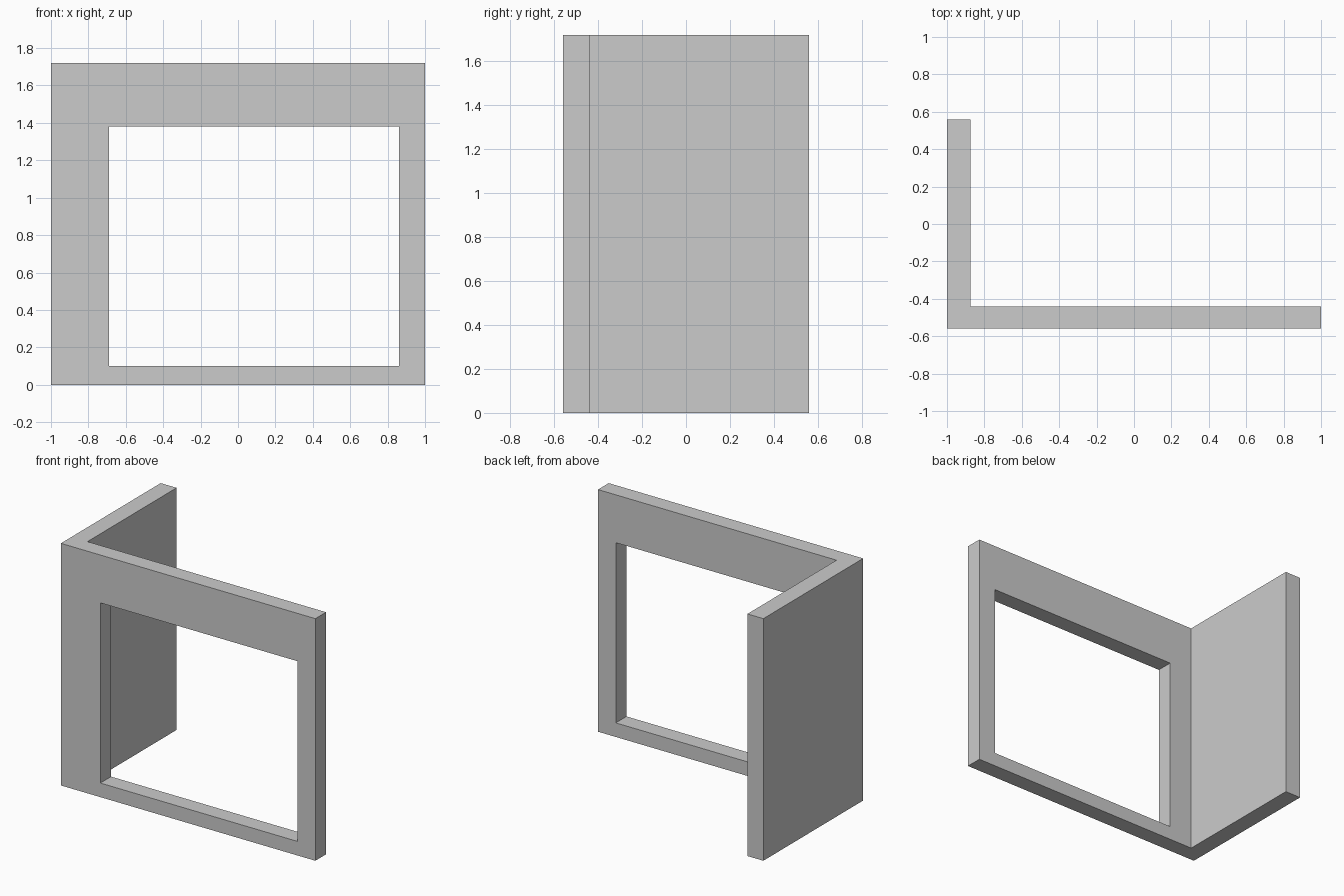
import bpy, bmesh

if "Cube" in bpy.data.objects:
    bpy.data.objects.remove(bpy.data.objects["Cube"])

HEIGHT = 1.72


def extruded(name, outline, z0, z1):
    """Solid made by raising an xy outline from z0 to z1."""
    bm = bmesh.new()
    base = bm.faces.new([bm.verts.new((x, y, z0)) for x, y in outline])
    top = bmesh.ops.extrude_face_region(bm, geom=[base], use_keep_orig=True)
    verts = [v for v in top["geom"] if isinstance(v, bmesh.types.BMVert)]
    bmesh.ops.translate(bm, verts=verts, vec=(0, 0, z1 - z0))
    bmesh.ops.recalc_face_normals(bm, faces=bm.faces[:])
    mesh = bpy.data.meshes.new(name)
    bm.to_mesh(mesh)
    bm.free()
    obj = bpy.data.objects.new(name, mesh)
    bpy.context.collection.objects.link(obj)
    return obj


# L-shaped corner wall: long front leg, short left leg
wall = extruded("corner_wall", [(-1, -0.56), (1, -0.56), (1, -0.44),
                                (-0.875, -0.44), (-0.875, 0.56), (-1, 0.56)], 0, HEIGHT)

# Window opening through the front leg
cutter = extruded("window_cutter", [(-0.69, -0.7), (0.86, -0.7),
                                    (0.86, -0.3), (-0.69, -0.3)], 0.10, 1.38)
cutter.hide_render = True
cut = wall.modifiers.new("window_opening", 'BOOLEAN')
cut.operation = 'DIFFERENCE'
cut.solver = 'EXACT'
cut.object = cutter

# Apply the cut and drop the helper
bpy.context.view_layer.objects.active = wall
bpy.ops.object.modifier_apply(modifier=cut.name)
bpy.data.objects.remove(cutter)
